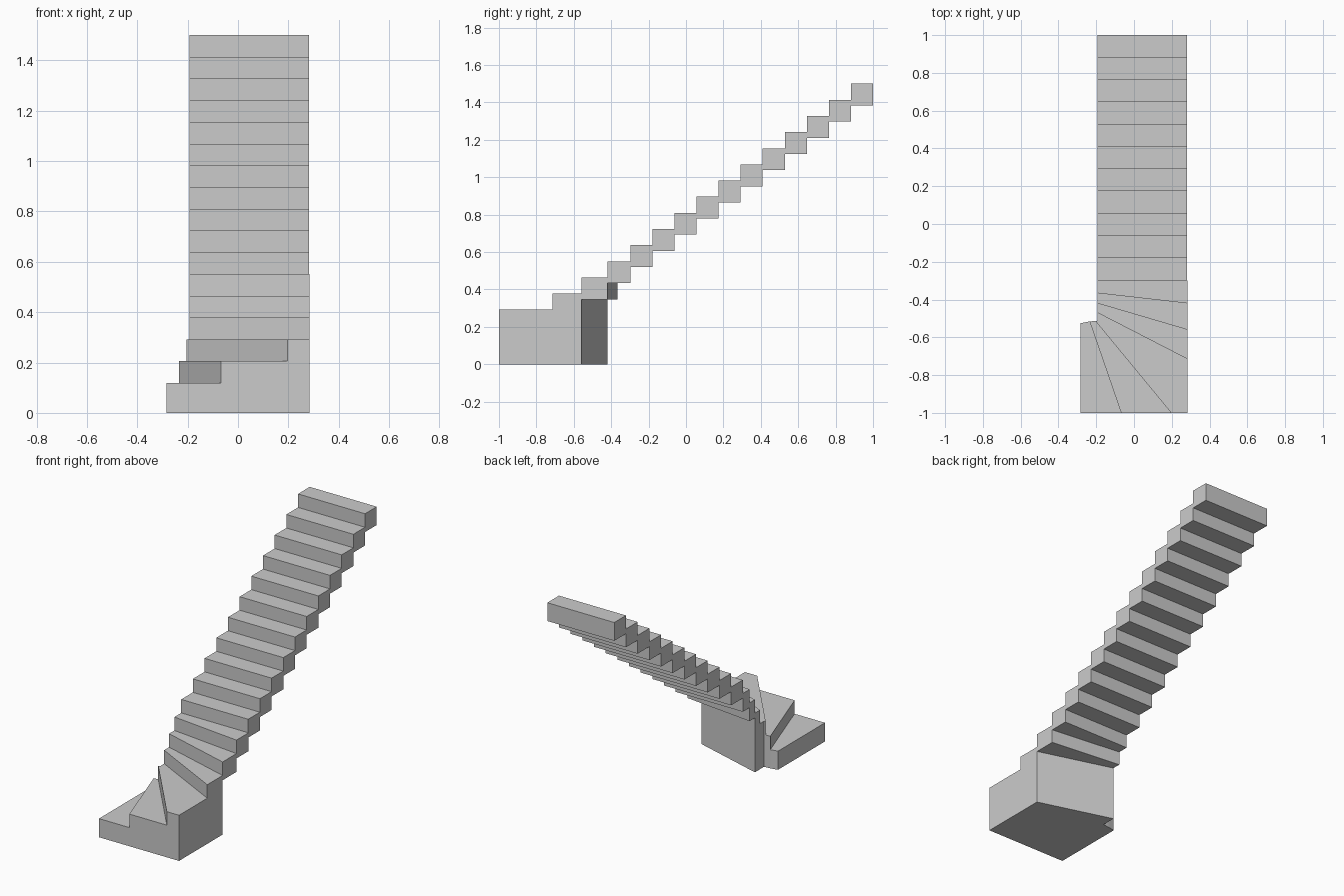
import bpy, bmesh

if "Cube" in bpy.data.objects:
    bpy.data.objects.remove(bpy.data.objects["Cube"])

RISE = 0.0863    # height between treads
GOING = 0.118    # depth of a straight tread
THICK = 0.117    # thickness of a floating tread
L, R = -0.193, 0.281


def prism(name, outline, z0, z1):
    """Extrude a plan outline (x, y) from z0 up to z1."""
    bm = bmesh.new()
    face = bm.faces.new([bm.verts.new((x, y, z0)) for x, y in outline])
    ext = bmesh.ops.extrude_face_region(bm, geom=[face])
    top = [v for v in ext["geom"] if isinstance(v, bmesh.types.BMVert)]
    bmesh.ops.translate(bm, verts=top, vec=(0, 0, z1 - z0))
    bmesh.ops.recalc_face_normals(bm, faces=bm.faces)
    mesh = bpy.data.meshes.new(name)
    bm.to_mesh(mesh)
    bm.free()
    obj = bpy.data.objects.new(name, mesh)
    bpy.context.collection.objects.link(obj)


# Straight flight, from the top down
for k in range(11):
    y1, top = 1 - k * GOING, 1.5 - k * RISE
    prism(f"straight_step_{16 - k}",
          [(L, y1 - GOING), (R, y1 - GOING), (R, y1), (L, y1)], top - THICK, top)

# Winder plan outlines, from the highest down to the lowest
W = 0.283
winders = [
    [(L, -0.366), (W, -0.42), (W, -0.298), (L, -0.298)],
    [(L, -0.42), (W, -0.56), (W, -0.42), (L, -0.366)],
    [(L, -0.47), (W, -0.715), (W, -0.56), (L, -0.42)],
    [(L, -0.47), (L, -0.512), (-0.205, -0.513), (0.197, -1), (W, -1), (W, -0.715)],
    [(-0.205, -0.513), (-0.235, -0.516), (-0.068, -1), (0.197, -1)],
    [(-0.235, -0.516), (-0.283, -0.525), (-0.283, -1), (-0.068, -1)],
]
# The upper two winders float, the lower four stand on the ground
for i, outline in enumerate(winders):
    top = 1.5 - (11 + i) * RISE
    prism(f"winder_step_{5 - i}", outline, top - THICK if i < 2 else 0, top)
